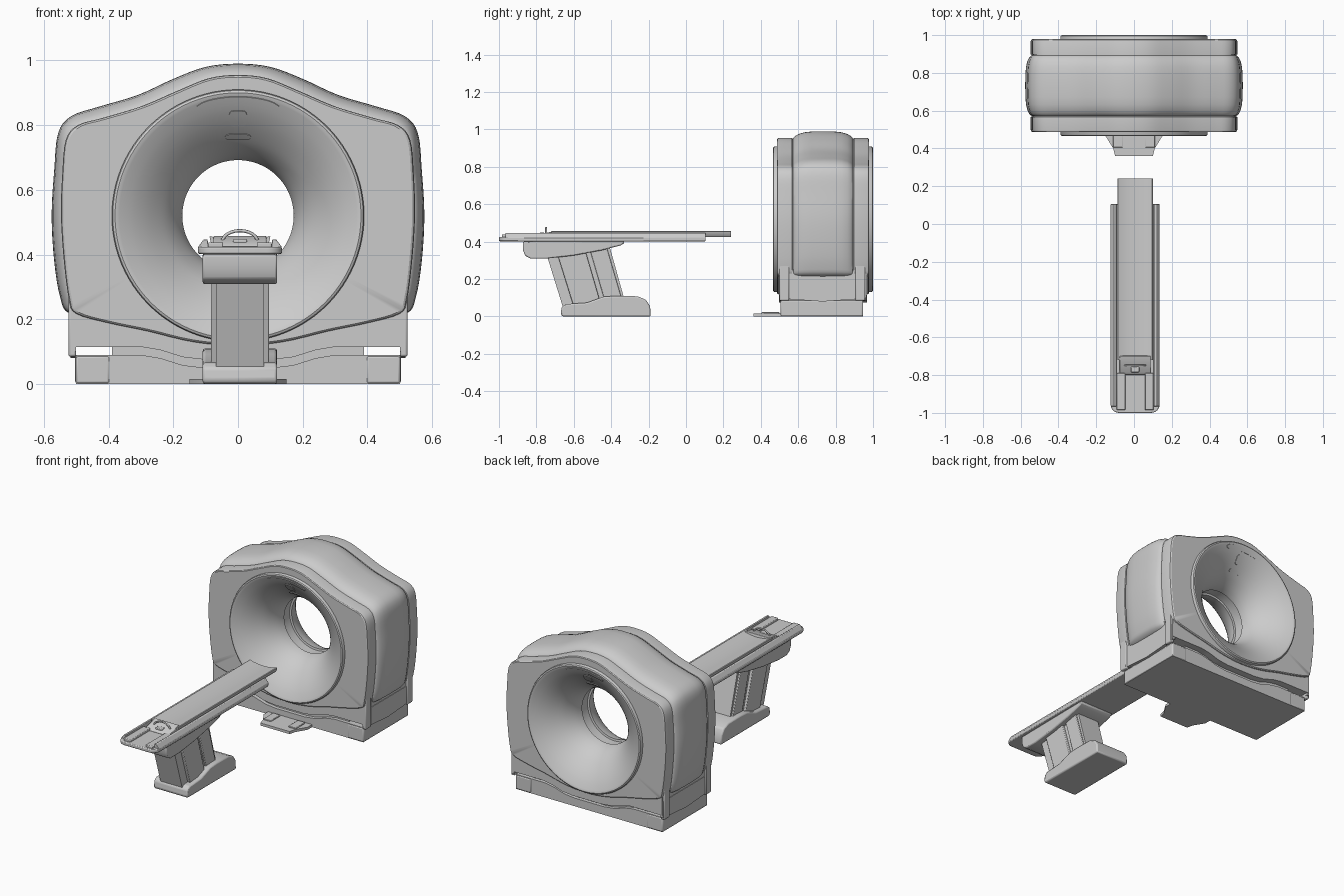
import bpy, bmesh
from math import sin, cos, pi, atan2, radians
from mathutils import Vector

if "Cube" in bpy.data.objects:
    bpy.data.objects.remove(bpy.data.objects["Cube"])

GREY = bpy.data.materials.new("light_grey")
GREY.use_nodes = True
GREY.diffuse_color = (0.6, 0.6, 0.6, 1)
GREY.node_tree.nodes["Principled BSDF"].inputs["Base Color"].default_value = (0.6, 0.6, 0.6, 1)
parts = []
MID, CZ = 0.7325, 0.52          # gantry middle in y, bore centre in z
TX = 0.006                      # table centre in x


def finish(name, bm, bevel=0.0, segments=2):
    bmesh.ops.recalc_face_normals(bm, faces=bm.faces)
    mesh = bpy.data.meshes.new(name)
    bm.to_mesh(mesh)
    bm.free()
    ob = bpy.data.objects.new(name, mesh)
    bpy.context.collection.objects.link(ob)
    mesh.materials.append(GREY)
    if bevel:
        mod = ob.modifiers.new("bevel", 'BEVEL')
        mod.width, mod.segments, mod.limit_method = bevel, segments, 'ANGLE'
    parts.append(ob)
    return ob


def prism(name, pts, axis, a, b, bevel=0.0, segments=2):
    """Extrude a 2D outline along an axis from a to b."""
    place = {'x': lambda u, v, w: (w, u, v), 'y': lambda u, v, w: (u, w, v),
             'z': lambda u, v, w: (u, v, w)}[axis]
    bm = bmesh.new()
    lo, hi = [[bm.verts.new(place(u, v, w)) for u, v in pts] for w in (a, b)]
    bm.faces.new(lo)
    bm.faces.new(hi)
    for i in range(len(pts)):
        j = (i + 1) % len(pts)
        bm.faces.new((lo[i], lo[j], hi[j], hi[i]))
    return finish(name, bm, bevel, segments)


def box(name, x0, x1, y0, y1, z0, z1, bevel=0.0):
    return prism(name, [(x0, y0), (x1, y0), (x1, y1), (x0, y1)], 'z', z0, z1, bevel)


def mirrored(pts, cx=0.0):
    """Complete a half outline by mirroring it in x."""
    return [(cx + x, z) for x, z in pts] + [(cx - x, z) for x, z in reversed(pts) if x > 1e-6]


def smooth_path(pts, steps=4, closed=True):
    """Catmull-Rom curve through the points."""
    out, n = [], len(pts)
    for i in range(n if closed else n - 1):
        p = [Vector(pts[k % n] if closed else pts[min(max(k, 0), n - 1)]) for k in range(i - 1, i + 3)]
        for s in range(steps):
            t = s / steps
            out.append(0.5 * (2 * p[1] + (p[2] - p[0]) * t + (2 * p[0] - 5 * p[1] + 4 * p[2] - p[3]) * t * t
                              + (3 * p[1] - p[0] - 3 * p[2] + p[3]) * t ** 3))
    return out if closed else out + [Vector(pts[-1])]


def loft_mirrored(name, half):
    """Closed ring-shaped shell; half = (ring points, depth), mirrored about MID."""
    rings = [(r, MID - d) for r, d in half] + [(r, MID + d) for r, d in reversed(half) if d > 0]
    bm = bmesh.new()
    vs = [[bm.verts.new((p[0], y, p[1])) for p in r] for r, y in rings]
    n = len(vs[0])
    for a, b in zip(vs, vs[1:] + vs[:1]):
        for i in range(n):
            bm.faces.new((a[i], a[(i + 1) % n], b[(i + 1) % n], b[i]))
    return finish(name, bm)


# Gantry cover: flat end panels with a barrel-shaped middle
centre = Vector((0, CZ))
panel = smooth_path(mirrored([(0, .955), (.09, .945), (.19, .905), (.3, .858), (.42, .822), (.495, .8),
                              (.532, .755), (.543, .65), (.547, .52), (.538, .38), (.522, .26), (.5, .217),
                              (.4, .188), (.28, .163), (.14, .13), (0, .118)]))
barrel = smooth_path(mirrored([(0, .99), (.1, .98), (.2, .943), (.31, .893), (.43, .857), (.515, .828),
                               (.556, .775), (.568, .66), (.576, .52), (.568, .38), (.55, .27), (.52, .217),
                               (.4, .188), (.28, .163), (.14, .13), (0, .118)]))


def scaled(ring, k):
    return [centre + (p - centre) * k for p in ring]


def blend(t):
    return [a.lerp(b, t) for a, b in zip(panel, barrel)]


def circle(r, n=96):
    return [Vector((r * sin(2 * pi * i / n), CZ + r * cos(2 * pi * i / n))) for i in range(n)]


hub = [centre + (p - centre).normalized() * .384 for p in panel]
loft_mirrored("gantry_cover", [
    (blend(1), 0), (blend(.97), .06), (blend(.85), .1), (blend(.6), .13), (blend(.3), .148), (blend(0), .158),
    (scaled(panel, .99), .16), (scaled(panel, .99), .164), (panel, .166), (panel, .234),
    (scaled(panel, .995), .242), (scaled(panel, .984), .246), (hub, .246), (hub, 0)])

# Bore funnel: trumpet-shaped opening at both ends, with an inner groove
bell = [(.372, .2655), (.35, .254), (.32, .236), (.285, .21), (.25, .178), (.22, .145), (.197, .11),
        (.182, .078), (.174, .05)]
bell_path = smooth_path(bell, 3, closed=False)
funnel = [(.39, 0), (.39, .258), (.387, .264), (.38, .2675)] + [tuple(p) for p in bell_path]
funnel += [(.172, .036), (.184, .034), (.184, 0)]
loft_mirrored("bore_funnel", [(circle(r), d) for r, d in funnel])


def bell_depth(r):
    for a, b in zip(bell_path, bell_path[1:]):
        if b[0] <= r <= a[0]:
            return b[1] + (a[1] - b[1]) * (r - b[0]) / (a[0] - b[0])
    return bell_path[0][1]


def bell_plate(name, r0, r1, half_angle, side):
    """Thin plate that follows the funnel surface above the bore."""
    bm = bmesh.new()
    nu, nv, grid = 14, 4, []
    for lift in (-.004, .003):
        layer = []
        for j in range(nv + 1):
            row = []
            for i in range(nu + 1):
                s = 2 * i / nu - 1
                r = (r0 + r1) / 2 + (r1 - r0) * (j / nv - .5) * (1 - .5 * abs(s) ** 8)
                a = half_angle * s
                row.append(bm.verts.new(((r - lift * .6) * sin(a), MID + side * (bell_depth(r) + lift),
                                         CZ + (r - lift * .6) * cos(a))))
            layer.append(row)
        grid.append(layer)
        for j in range(nv):
            for i in range(nu):
                bm.faces.new((layer[j][i], layer[j][i + 1], layer[j + 1][i + 1], layer[j + 1][i]))
    bmesh.ops.bridge_loops(bm, edges=[e for e in bm.edges if e.is_boundary])
    finish(name, bm)


for side, end in ((-1, "front"), (1, "back")):
    bell_plate(end + "_display_strip", .343, .369, .36, side)
    bell_plate(end + "_square_key", .277, .325, .09, side)
    bell_plate(end + "_pill_key", .238, .254, .16, side)

# Skirt under the cover, and the wavy base with a recessed joint
wave = [(.3, 0), (.24, -.01), (.17, -.032), (.1, -.04), (0, -.04)]
skirt_top = [(0, .128), (.14, .14), (.28, .173), (.4, .2), (.515, .27)]
prism("skirt", mirrored(skirt_top + [(.515, .115)] + [(x, .115 + h) for x, h in wave]), 'y', .497, .968)
prism("joint", mirrored([(0, .125), (.39, .125), (.39, .04), (0, .04)]), 'y', .53, .925)
prism("base", mirrored([(0, .05)] + [(x, .09 + h) for x, h in reversed(wave[:-1])]
                       + [(.5, .09), (.5, 0), (0, 0)]), 'y', .508, .945)
for s, side in ((1, "left"), (-1, "right")):
    xs = sorted((s * .5, s * .518))
    prism(side + "_skirt_plate", [(.5, .1), (.56, .092), (.73, .08), (.9, .092), (.965, .1), (.965, .2),
                                  (.5, .2)], 'x', *xs)
    xs = sorted((s * .5, s * .524))
    for y0, y1, end in ((.5, .552, "front"), (.905, .958, "back")):
        box(f"{side}_{end}_pillar", *xs, y0, y1, .085, .285, .006)
    xs = sorted((s * .395, s * .503))
    box(side + "_base_end", *xs, .506, .947, 0, .088, .008)

# Floor plate in front of the gantry, with raised pads
prism("floor_plate", [(-.1, .36), (.1, .36), (.11, .4), (.15, .465), (.15, .52), (-.15, .52), (-.15, .465),
                      (-.11, .4)], 'z', 0, .016)
for s, side in ((1, "left"), (-1, "right")):
    box(side + "_floor_pad", *sorted((s * .06, s * .11)), .405, .5, .01, .023, .003)

# Table foot, slanted column and support wedge
foot = [(-.67, .012), (-.665, .05), (-.645, .066), (-.53, .074), (-.48, .092), (-.44, .106), (-.38, .11),
        (-.26, .108), (-.215, .09), (-.192, .055), (-.188, 0), (-.66, 0)]
prism("table_foot", foot, 'x', TX - .115, TX + .115, .008)
prism("column_core", [(-.745, .33), (-.655, .04), (-.315, .04), (-.41, .38)], 'x', TX - .074, TX + .074)
prism("column_cover", [(-.69, .34), (-.6, .05), (-.45, .05), (-.54, .36)], 'x', TX - .09, TX + .09, .004)
prism("column_rear_cover", [(-.515, .36), (-.425, .05), (-.33, .05), (-.425, .375)],
      'x', TX - .084, TX + .084, .004)
wedge = [(-.872, .40), (-.872, .355), (-.86, .325), (-.83, .309), (-.75, .309), (-.6, .326), (-.45, .354),
         (-.35, .38), (-.33, .392), (-.33, .405)]
prism("support_wedge", wedge, 'x', TX - .115, TX + .115, .006)

# Cradle: rounded tray with side rails
corner = [(.085 + .045 * sin(a * pi / 12), -.955 - .045 * cos(a * pi / 12)) for a in range(7)]
prism("cradle_tray", mirrored([(0, -1)] + corner + [(.13, .105), (0, .105)], TX), 'z', .402, .424, .005)
for s, side in ((1, "left"), (-1, "right")):
    rail = [(.129, .412), (.129, .424), (.112, .447), (.1, .447), (.096, .412)]
    prism(side + "_rail", [(TX + s * x, z) for x, z in rail], 'y', -.965, .105, .002)
    box(side + "_end_block", *sorted((TX + s * .052, TX + s * .098)), -.985, -.79, .415, .438, .004)

# Sliding board with a hollow top
board = [(0, .443), (.035, .445), (.07, .45), (.09, .457), (.094, .455), (.09, .438), (.078, .424), (0, .424)]
prism("sliding_board", mirrored(board, TX), 'y', -.72, .24)

# Control pad and handle at the near end
prism("control_pad", [(-.8, .424), (-.785, .438), (-.7, .458), (-.69, .424)], 'x', TX - .082, TX + .082, .003)
box("control_key", TX - .022, TX + .022, -.785, -.755, .43, .448, .004)
curve = bpy.data.curves.new("handle", 'CURVE')
curve.dimensions, curve.bevel_depth, curve.bevel_resolution, curve.use_fill_caps = '3D', .005, 2, True
spline = curve.splines.new('POLY')
spline.points.add(12)
for i, p in enumerate(spline.points):
    a = pi * i / 12
    p.co = (TX + .055 * cos(a), -.748, .438 + .036 * sin(a), 1)
handle = bpy.data.objects.new("handle", curve)
bpy.context.collection.objects.link(handle)
curve.materials.append(GREY)

# Smooth shading with sharp edges kept
bpy.ops.object.select_all(action='DESELECT')
for ob in parts:
    ob.select_set(True)
bpy.context.view_layer.objects.active = parts[0]
bpy.ops.object.shade_smooth_by_angle(angle=radians(32))
